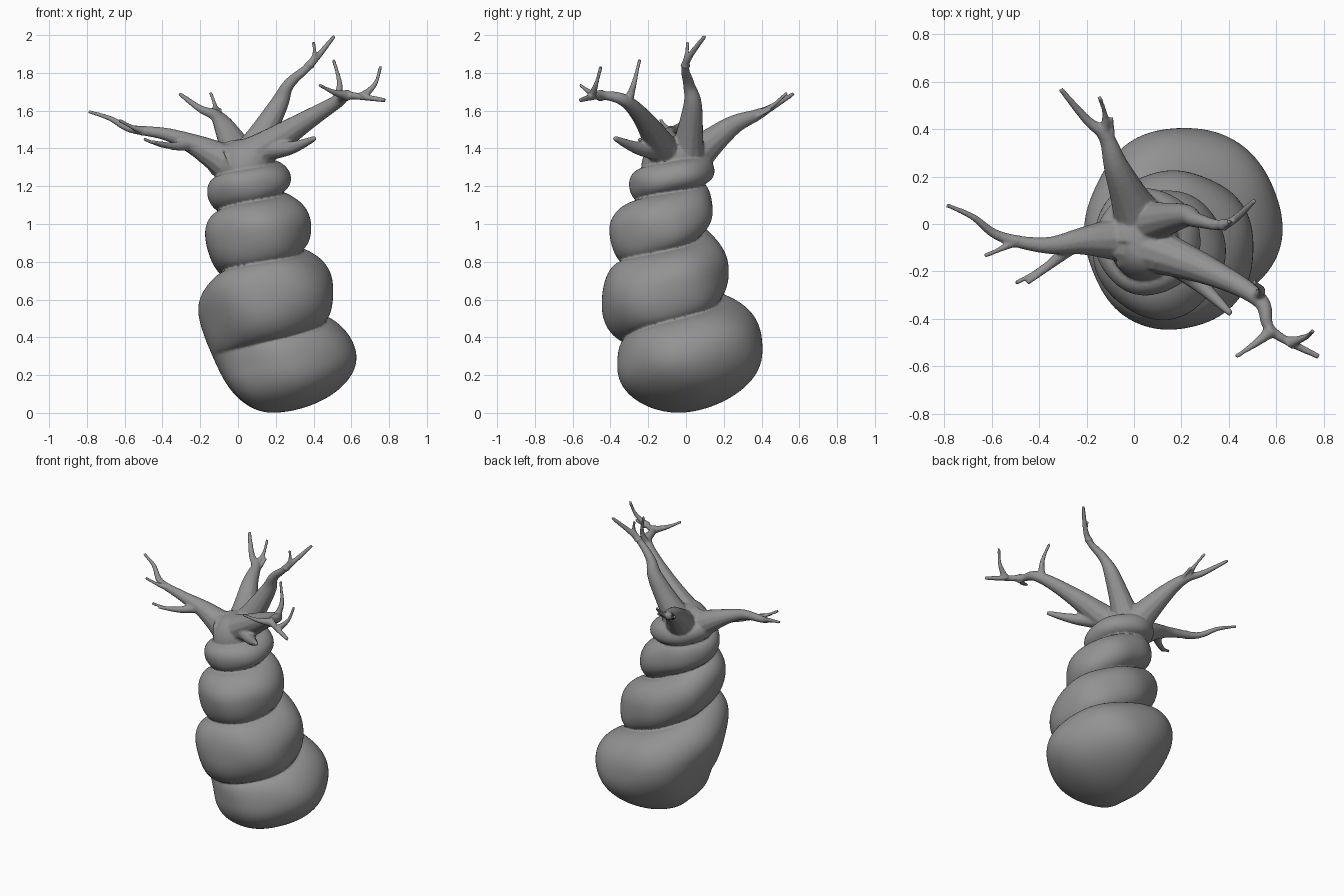
import bpy, bmesh, math
from math import cos, sin, pi, exp

if "Cube" in bpy.data.objects:
    bpy.data.objects.remove(bpy.data.objects["Cube"])

TOP, ROWS, SEG = 1.45, 200, 128
# Outline reach of each coil, per turn, on the left, front, right and back
BULGE = dict(left=(-.08, -.2, -.17, -.16), front=(-.36, -.45, -.4, -.3),
             right=(.62, .5, .38, .28), back=(.41, .22, .14, .15))
GROOVE = dict(left=(-.12, -.07, -.09, -.12), front=(-.33, -.35, -.26, -.25),
              right=(.46, .32, .22, .2), back=(.17, .06, .1, .09))
RISE = (.3, .5, .72, .87, 1.06, 1.17, 1.25, 1.33, 1.38)  # groove height every half turn


def spline(pts, t):
    """Smooth curve through points, at parameter t counted in points."""
    i = max(0, min(int(t), len(pts) - 2))
    f = t - i
    quad = [pts[max(0, min(len(pts) - 1, i + j))] for j in (-1, 0, 1, 2)]
    return [b + .5 * f * (c - a + f * (2 * a - 5 * b + 4 * c - d + f * (3 * (b - c) + d - a)))
            for a, b, c, d in zip(*quad)]


def axis(z):
    t = min(z / 1.3, 1)
    low = max(0, 1 - z / .35) ** 2
    return .24 - .18 * t - .06 * low, -.08 * t - .04 * low


def groove_height(k):
    return spline([(h,) for h in RISE], k / 2)[0]


def bulge_height(k):
    return .63 * groove_height(k) if k < 4 else (groove_height(k) + groove_height(k - 4)) / 2


def radii(table, height, inset):
    out = []
    for k in range(17):
        side, turn = ('left', 'front', 'right', 'back')[k % 4], min(k // 4, 3)
        z = height(k)
        c = axis(z)[0 if side in ('left', 'right') else 1]
        out.append((z, abs(table[side][turn] - c) - inset))
    return out


bulges = radii(BULGE, bulge_height, 0)
grooves = radii(GROOVE, groove_height, .015)


def coil_knots(q):
    ks = [(0, 0, False)]
    for k in range(0, 16, 4):
        ks += [(*spline(bulges, q + k), True), (*spline(grooves, q + k), False)]
    return ks


def coil_radius(knots, z):
    for (z0, r0, b0), (z1, r1, b1) in zip(knots, knots[1:]):
        if z <= z1:
            zb, rb, zg, rg = (z1, r1, z0, r0) if b1 else (z0, r0, z1, r1)
            u = min(abs(z - zb) / max(abs(zg - zb), 1e-4), 1)
            return rg + (rb - rg) * (1 - u ** 2.1) ** .55
    zl, rl, _ = knots[-1]
    u = (z - zl) / (TOP - zl)
    return .04 + (rl - .04) * math.sqrt(max(0, 1 - u * u))


def trunk_radius(q, knots, z):
    """The lowest groove fades in over the first part of the first turn."""
    r = coil_radius(knots, z)
    f = min(q / .7, 1)
    f = f * f * (3 - 2 * f)
    return r if f == 1 else f * r + (1 - f) * coil_radius(knots[:1] + knots[3:], z)


# Twisted trunk
bm = bmesh.new()
turns = [(2 * pi * j / SEG - pi) / (pi / 2) % 4 for j in range(SEG)]
profiles = [coil_knots(q) for q in turns]
rings = []
for i in range(ROWS + 1):
    z = .001 + (TOP - .001) * i / ROWS
    cx, cy = axis(z)
    ring = []
    for j in range(SEG):
        a = 2 * pi * j / SEG
        r = max(trunk_radius(turns[j], profiles[j], z), .01)
        r *= 1 + .012 * sin(5 * a + 9 * z) + .01 * sin(3 * a - 14 * z)  # slight lumpiness
        ring.append(bm.verts.new((cx + r * cos(a), cy + r * sin(a), z)))
    rings.append(ring)
for lo, hi in zip(rings, rings[1:]):
    for j in range(SEG):
        k = (j + 1) % SEG
        bm.faces.new((lo[j], lo[k], hi[k], hi[j]))
bm.faces.new(rings[0][::-1])
bm.faces.new(rings[-1])

# Branches: tapered tubes swept along smooth paths
curve = bpy.data.curves.new("branch_paths", 'CURVE')
curve.dimensions = '3D'
curve.bevel_depth = 1
curve.bevel_resolution = 4
curve.use_fill_caps = True


def limb(width, flare, *pts):
    n = 8 * (len(pts) - 1)
    s = curve.splines.new('POLY')
    s.points.add(n)
    for i, p in enumerate(s.points):
        t = i / n
        p.co = (*spline(pts, i / 8), 1)
        p.radius = max(flare * exp(-6 * t) + width * (1 - .78 * t), .01)
    return pts


def twig(parent, t, tip, width=.02, flare=.01):
    """Side shoot that leaves the parent and curls upward to its tip."""
    base = spline(parent, t)
    mid = [(a + b) / 2 for a, b in zip(base, tip)]
    mid[0] += .12 * (tip[2] - base[2])
    mid[2] -= .06 * math.dist(base, tip)
    return limb(width, flare, base, mid, tip)


tall = limb(.045, .07, (.05, 0, 1.34), (.21, .035, 1.62), (.27, .015, 1.74), (.39, 0, 1.85), (.51, .1, 1.995))
twig(tall, 2.9, (.4, .01, 1.965))

forward = limb(.05, .09, (0, -.08, 1.31), (.32, -.2, 1.52), (.53, -.32, 1.65), (.58, -.45, 1.68),
               (.78, -.56, 1.655))
twig(forward, 1.9, (.505, -.245, 1.87), .024)
twig(forward, 3, (.43, -.56, 1.735), .025)
twig(forward, 3.4, (.755, -.45, 1.835))
twig(forward, .45, (.41, -.38, 1.455), .055, .04)

left = limb(.035, .11, (.02, -.06, 1.28), (-.2, -.07, 1.405), (-.38, -.09, 1.475), (-.57, -.05, 1.505),
            (-.68, .03, 1.56), (-.79, .08, 1.595))
twig(left, 2.6, (-.63, -.135, 1.55))
low = twig(left, 1.2, (-.45, -.25, 1.435), .034)
twig(low, 1, (-.5, -.25, 1.45), .02, 0)

back = limb(.045, .09, (.03, 0, 1.32), (-.07, .23, 1.51), (-.12, .37, 1.575), (-.2, .44, 1.61),
            (-.31, .57, 1.69))
twig(back, 2.1, (-.145, .535, 1.695))
twig(back, 1.7, (-.095, .45, 1.61))

paths = bpy.data.objects.new("branch_paths", curve)
bpy.context.collection.objects.link(paths)
tubes = paths.evaluated_get(bpy.context.evaluated_depsgraph_get())
bm.from_mesh(tubes.to_mesh())
tubes.to_mesh_clear()
bpy.data.objects.remove(paths)
bmesh.ops.remove_doubles(bm, verts=bm.verts, dist=1e-5)
bmesh.ops.recalc_face_normals(bm, faces=bm.faces)

# Fuse trunk and branches into one smooth dark grey skin
mesh = bpy.data.meshes.new("trunk_and_branches")
bm.to_mesh(mesh)
bm.free()
bark = bpy.data.materials.new("bark")
bark.diffuse_color = (.29, .29, .29, 1)
bark.use_nodes = True
bark.node_tree.nodes["Principled BSDF"].inputs["Base Color"].default_value = bark.diffuse_color
mesh.materials.append(bark)
tree = bpy.data.objects.new("trunk_and_branches", mesh)
bpy.context.collection.objects.link(tree)
fuse = tree.modifiers.new("fuse", 'REMESH')
fuse.mode = 'VOXEL'
fuse.voxel_size = .007
fuse.use_smooth_shade = True
soften = tree.modifiers.new("soften", 'SMOOTH')
soften.factor = .5
soften.iterations = 4
